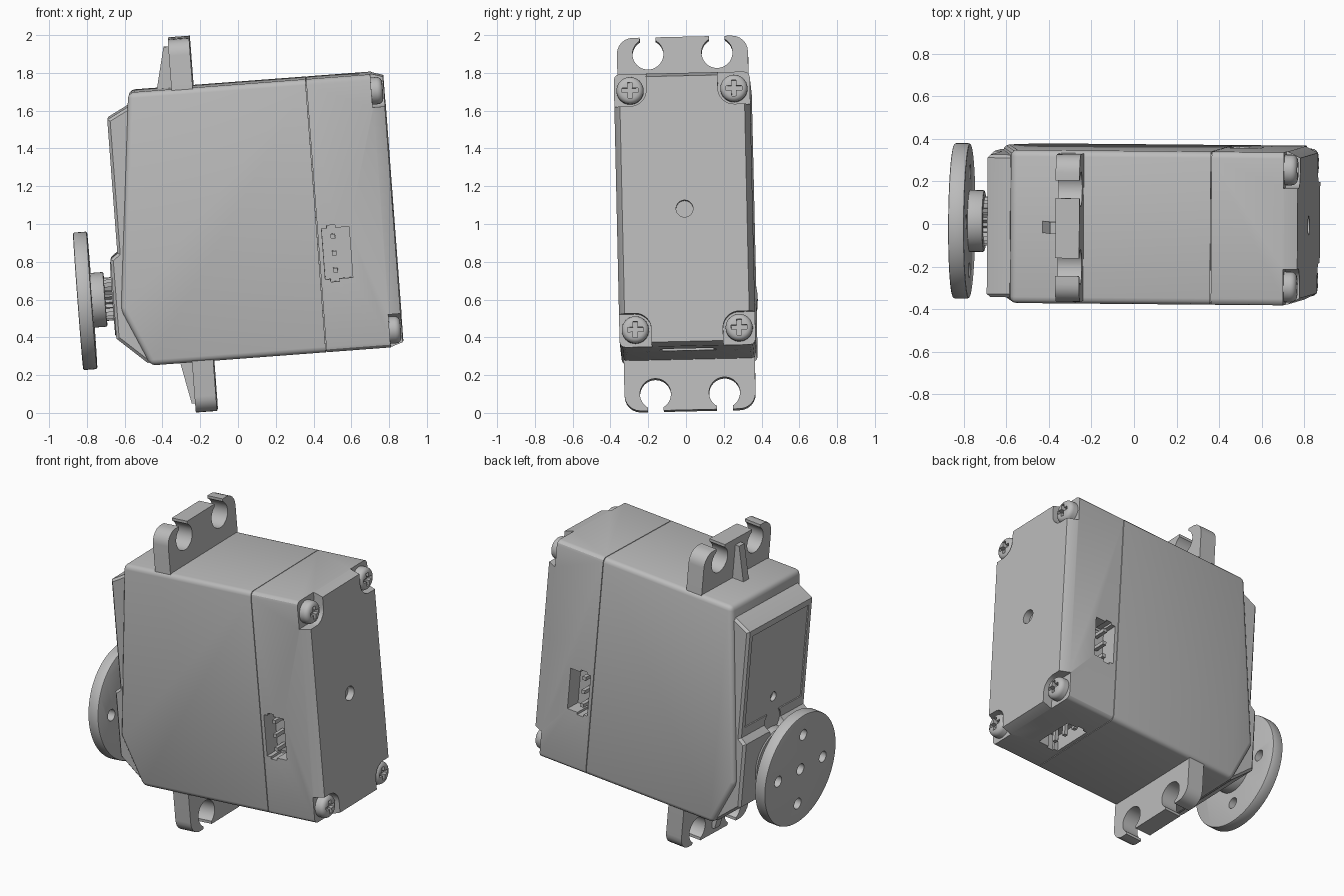
import bpy, bmesh
from math import sin, cos, pi, radians
from mathutils import Matrix

cube = bpy.data.objects.get("Cube")
if cube:
    bpy.data.objects.remove(cube, do_unlink=True)

# The whole assembly leans slightly; parts are built upright around its middle
LEAN = (Matrix.Translation((0, 0, 1)) @ Matrix.Rotation(radians(-0.4), 4, 'Z')
        @ Matrix.Rotation(radians(1.3), 4, 'X') @ Matrix.Rotation(radians(-4.3), 4, 'Y'))

grey = bpy.data.materials.new("plain grey")
grey.use_nodes = True
grey.diffuse_color = (0.5, 0.5, 0.5, 1)
grey.node_tree.nodes["Principled BSDF"].inputs["Base Color"].default_value = (0.5, 0.5, 0.5, 1)

BOTTOM, TOP, SIDE = -0.705, 0.745, 0.36
MID = (BOTTOM + TOP) / 2
END = 0.825
SHAFT = -0.345


def make(name, bm, bevel=0, rule=None, segments=3):
    """Turn a bmesh into an object, bevelling the edges chosen by the rule."""
    bmesh.ops.recalc_face_normals(bm, faces=bm.faces)
    if bevel:
        edges = [e for e in bm.edges if rule is None or rule(*[v.co for v in e.verts])]
        bmesh.ops.bevel(bm, geom=edges, offset=bevel, segments=segments,
                        profile=0.5, affect='EDGES', clamp_overlap=True)
    mesh = bpy.data.meshes.new(name)
    bm.to_mesh(mesh)
    bm.free()
    mesh.materials.append(grey)
    ob = bpy.data.objects.new(name, mesh)
    bpy.context.collection.objects.link(ob)
    ob.matrix_world = LEAN
    return ob


def prism(name, pts, axis, a, b, **kw):
    """Extrude a 2D outline along x or y from a to b."""
    place = (lambda p, t: (t, p[0], p[1])) if axis == 'x' else (lambda p, t: (p[0], t, p[1]))
    bm = bmesh.new()
    rings = [[bm.verts.new(place(p, t)) for p in pts] for t in (a, b)]
    bm.faces.new(rings[0])
    bm.faces.new(rings[1])
    for i in range(len(pts)):
        j = (i + 1) % len(pts)
        bm.faces.new((rings[0][i], rings[0][j], rings[1][j], rings[1][i]))
    return make(name, bm, **kw)


def box(name, p, q, **kw):
    (x0, x1), (y0, y1), (z0, z1) = [sorted(c) for c in zip(p, q)]
    return prism(name, [(x0, z0), (x1, z0), (x1, z1), (x0, z1)], 'y', y0, y1, **kw)


def arc(cy, cz, r, start=0, end=2 * pi, n=48, closed=True):
    steps = n if closed else n - 1
    return [(cy + r * cos(start + (end - start) * i / steps),
             cz + r * sin(start + (end - start) * i / steps)) for i in range(n)]


def disc(name, cy, cz, r, a, b, n=48, **kw):
    return prism(name, arc(cy, cz, r, n=n), 'x', a, b, **kw)


def cut(ob, cutters):
    """Subtract the cutters, bake the result and drop the cutters."""
    for c in cutters:
        c.hide_render = True
        m = ob.modifiers.new("cut", 'BOOLEAN')
        m.operation, m.solver, m.object = 'DIFFERENCE', 'EXACT', c
    bpy.context.view_layer.update()
    baked = bpy.data.meshes.new_from_object(ob.evaluated_get(bpy.context.evaluated_depsgraph_get()))
    ob.modifiers.clear()
    ob.data = baked
    for c in cutters:
        bpy.data.objects.remove(c, do_unlink=True)


# Main housing, tapered towards the shaft side
prism("main_housing", [(0.416, BOTTOM), (0.416, TOP), (-0.525, TOP), (-0.65, -0.4), (-0.515, BOTTOM)],
      'y', -SIDE, SIDE, bevel=0.03, rule=lambda a, b: not (a.x > 0.4 and b.x > 0.4))
box("seam_core", (0.40, -SIDE + 0.012, BOTTOM + 0.012), (0.43, SIDE - 0.012, TOP - 0.012))

# Gear cover with a recessed panel, a small hole and a notch
cover = prism("gear_cover", [(-0.45, 0.68), (-0.53, 0.67), (-0.646, 0.61), (-0.646, -0.1),
                             (-0.685, -0.13), (-0.685, -0.55), (-0.53, -0.69), (-0.45, -0.69)],
              'y', -0.335, 0.335, bevel=0.015, segments=1,
              rule=lambda a, b: abs(a.y - b.y) < 0.01 and a.x + b.x < -1.1)
cut(cover, [box("panel_cutter", (-0.7, -0.29, -0.04), (-0.638, 0.29, 0.57)),
            disc("notch_cutter", 0, -0.1, 0.085, -0.72, -0.637, n=32),
            disc("hole_cutter", 0, 0.06, 0.03, -0.7, -0.61, n=24)])

# Rear cap: a box that narrows at its end
bm = bmesh.new()
rings = []
for x, iy, iz in ((0.42, 0, 0), (0.768, 0, 0), (END, 0.03, 0.02)):
    y, lo, hi = SIDE - iy, BOTTOM + iz, TOP - iz
    rings.append([bm.verts.new((x, *p)) for p in ((-y, lo), (y, lo), (y, hi), (-y, hi))])
bm.faces.new(rings[0])
bm.faces.new(rings[-1])
for r, s in zip(rings, rings[1:]):
    for i in range(4):
        j = (i + 1) % 4
        bm.faces.new((r[i], r[j], s[j], s[i]))
cap = make("rear_cap", bm, bevel=0.03, rule=lambda a, b: abs(a.x - b.x) > 0.02)

cutters = [disc("end_hole_cutter", 0, MID, 0.045, 0.78, 0.9, n=32)]

# Screws in corner pockets
SCREWS = [(sy, sz) for sy in (-1, 1) for sz in (-1, 1)]
for sy, sz in SCREWS:
    cy, cz = sy * 0.275, MID + sz * 0.635
    pocket = arc(0, 0, 0.085, pi, 1.5 * pi, n=10, closed=False) + [(0.2, -0.085), (0.2, 0.2), (-0.085, 0.2)]
    cutters.append(prism("pocket_cutter", [(cy + sy * p, cz + sz * q) for p, q in pocket], 'x', 0.76, 0.9))
    screw = disc("corner_screw", cy, cz, 0.072, 0.745, 0.82, n=32, bevel=0.03, segments=4,
                 rule=lambda a, b: a.x > 0.8 and b.x > 0.8)
    cut(screw, [box("slot_cutter", (0.79, cy - h, cz - k), (0.9, cy + h, cz + k))
                for h, k in ((0.042, 0.012), (0.012, 0.042))])

# Connector sockets on both sides and underneath, each with three pins
FACES = {"front": lambda u, t, d: (u, -SIDE + d, -0.185 + t),
         "back": lambda u, t, d: (u, SIDE - d, -0.185 + t),
         "bottom": lambda u, t, d: (u, t, BOTTOM + d)}
for side, at in FACES.items():
    cutters.append(box("socket_cutter", at(0.442, -0.135, -0.05), at(0.588, 0.135, 0.11)))
    cutters.append(box("key_cutter", at(0.47, -0.15, -0.05), at(0.515, 0.15, 0.105)))
    for t in (-0.09, 0, 0.09):
        box(side + "_connector_pin", at(0.487, t - 0.012, 0.02), at(0.511, t + 0.012, 0.13))
cut(cap, cutters)

# Mounting plate with open screw slots at both ends
LOW, HIGH = -0.973, 1.008
plate = prism("mounting_plate", [(-0.347, LOW), (0.347, LOW), (0.347, HIGH), (-0.347, HIGH)],
              'x', -0.295, -0.182, bevel=0.085, segments=6, rule=lambda a, b: abs(a.x - b.x) > 0.05)
cutters = []
for sy in (-1, 1):
    for hole, tip in ((0.92, 1.1), (-0.885, -1.1)):
        y = sy * 0.183
        cutters.append(disc("hole_cutter", y, hole, 0.082, -0.4, -0.1, n=40))
        cutters.append(box("slot_cutter", (-0.41, y - 0.042, hole), (-0.09, y + 0.042, tip)))
cut(plate, cutters)

# Triangular ribs bracing the plate
prism("upper_rib", [(-0.385, 0.7), (-0.25, 0.7), (-0.25, 0.965), (-0.323, 0.965)], 'y', -0.028, 0.028)
prism("lower_rib", [(-0.37, -0.66), (-0.25, -0.66), (-0.25, -0.93), (-0.315, -0.93)], 'y', -0.028, 0.028)

# Output shaft: boss, toothed spline, hub and horn
disc("shaft_boss", 0, SHAFT, 0.2, -0.692, -0.6, bevel=0.008, segments=1,
     rule=lambda a, b: a.x < -0.69 and b.x < -0.69)
TEETH = 25
prism("toothed_spline", [(r * cos(a), SHAFT + r * sin(a)) for a, r in
                         ((pi * i / TEETH, 0.098 if i % 2 else 0.115) for i in range(2 * TEETH))],
      'x', -0.74, -0.68)
hub = disc("horn_hub", 0, SHAFT, 0.145, -0.81, -0.73, bevel=0.008, segments=2,
           rule=lambda a, b: a.x > -0.74 and b.x > -0.74)
horn = disc("round_horn", 0, SHAFT, 0.365, -0.875, -0.80, n=72, bevel=0.008, segments=2,
            rule=lambda a, b: abs(a.x - b.x) < 0.01)
cut(horn, [disc("hole_cutter", 0.23 * y, SHAFT + 0.23 * z, 0.036, -0.95, -0.7, n=24)
           for y, z in ((0, 0), (1, 0), (-1, 0), (0, 1), (0, -1))])

# Smooth shading with crisp edges
bpy.ops.object.select_all(action='DESELECT')
for ob in bpy.context.collection.objects:
    if ob.type == 'MESH' and grey.name in ob.data.materials:
        ob.select_set(True)
        bpy.context.view_layer.objects.active = ob
bpy.ops.object.shade_smooth_by_angle(angle=radians(30))
